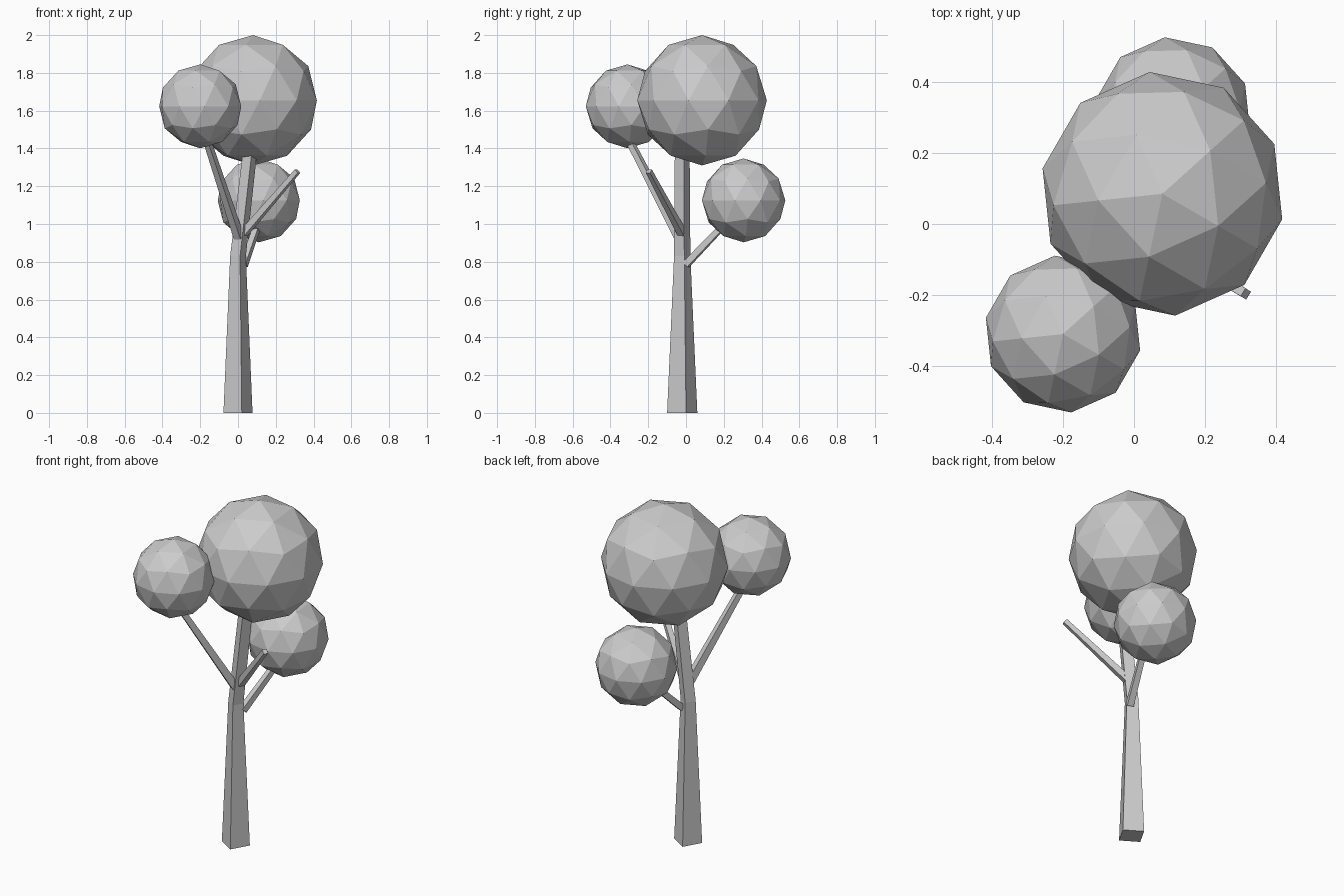
import bpy, bmesh, math
from mathutils import Vector

if "Cube" in bpy.data.objects:
    bpy.data.objects.remove(bpy.data.objects["Cube"])


def add_object(name, bm):
    bmesh.ops.recalc_face_normals(bm, faces=bm.faces)
    mesh = bpy.data.meshes.new(name)
    bm.to_mesh(mesh)
    bm.free()
    obj = bpy.data.objects.new(name, mesh)
    bpy.context.collection.objects.link(obj)
    return obj


def loft(name, rings):
    """Skin a list of four-point rings and cap both ends."""
    bm = bmesh.new()
    loops = [[bm.verts.new(p) for p in ring] for ring in rings]
    for a, b in zip(loops, loops[1:]):
        for i in range(4):
            j = (i + 1) % 4
            bm.faces.new((a[i], a[j], b[j], b[i]))
    bm.faces.new(loops[0][::-1])
    bm.faces.new(loops[-1])
    return add_object(name, bm)


def branch(name, start, end, w0, w1):
    """Tapered square stick between two points."""
    start, end = Vector(start), Vector(end)
    rot = (end - start).to_track_quat('Z', 'Y')
    square = [(-1, -1), (1, -1), (1, 1), (-1, 1)]
    rings = [[p + rot @ Vector((x * w / 2, y * w / 2, 0)) for x, y in square]
             for p, w in ((start, w0), (end, w1))]
    return loft(name, rings)


def foliage(name, centre, radius):
    bpy.ops.mesh.primitive_ico_sphere_add(
        subdivisions=2, radius=radius, location=centre,
        rotation=(0, 0, math.radians(42)))
    bpy.context.object.name = name


# Trunk: rotated square section, tapering, then leaning to the right
corners = [(0.02, -0.08), (0.077, 0.02), (-0.02, 0.08), (-0.077, -0.02)]
sections = [(0, -0.02, 0, 1.0), (0, -0.02, 0.83, 0.54), (0.077, -0.02, 1.5, 0.48)]
loft("trunk", [[(cx + x * s, cy + y * s, z) for x, y in corners]
               for cx, cy, z, s in sections])

# Side branches
branch("left_branch", (0.005, -0.035, 0.93), (-0.18, -0.325, 1.49), 0.042, 0.03)
branch("broken_branch", (0.03, -0.02, 0.95), (0.315, -0.197, 1.28), 0.038, 0.026)
branch("back_branch", (0.03, 0.0, 0.785), (0.11, 0.215, 1.01), 0.036, 0.03)

# Leaf balls
foliage("crown", (0.08, 0.085, 1.655), 0.345)
foliage("left_foliage", (-0.2, -0.31, 1.623), 0.222)
foliage("back_foliage", (0.11, 0.305, 1.125), 0.222)
